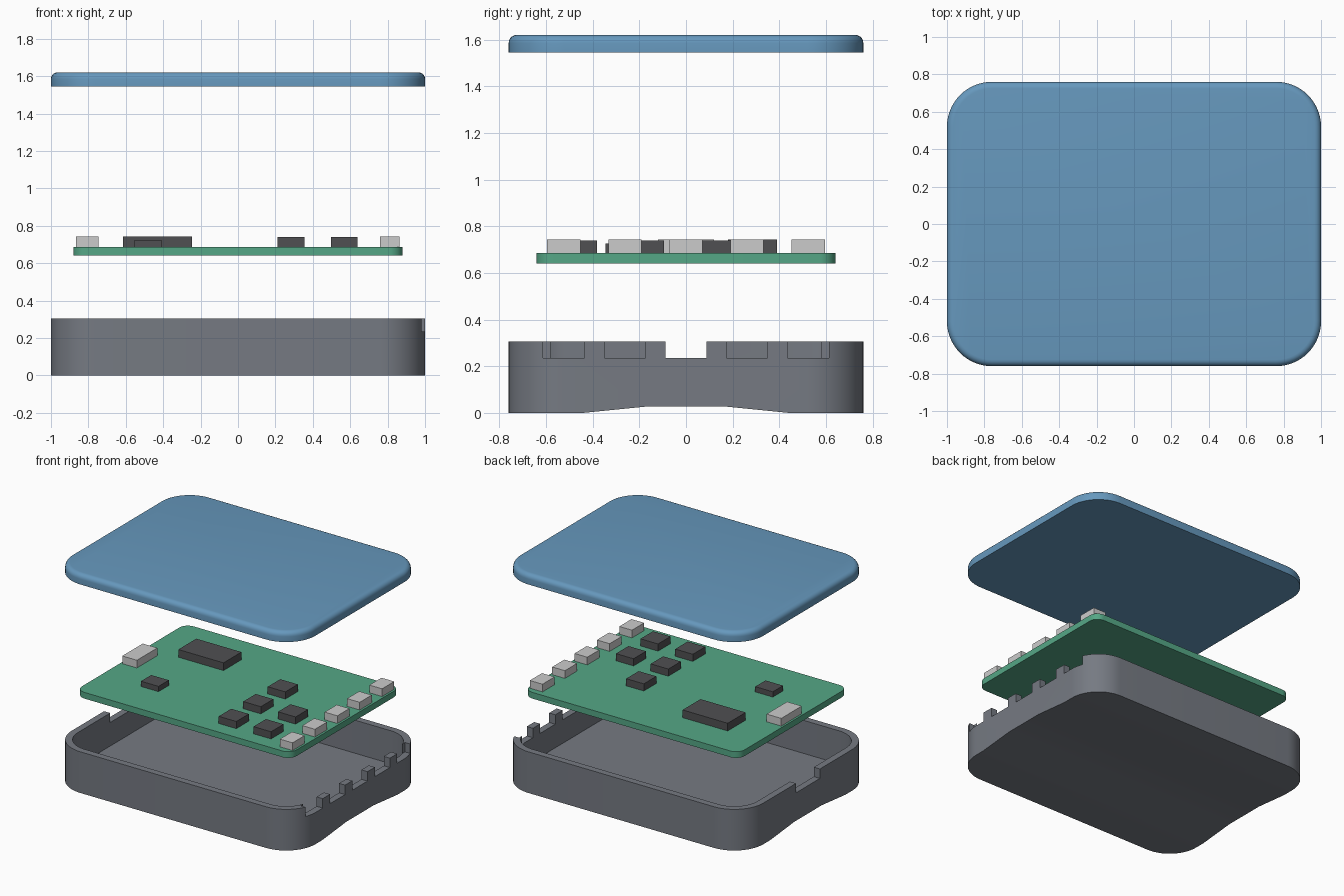
import bpy, bmesh, math

if "Cube" in bpy.data.objects:
    bpy.data.objects.remove(bpy.data.objects["Cube"])


def material(name, r, g, b):
    m = bpy.data.materials.new(name)
    m.diffuse_color = (r, g, b, 1)
    m.use_nodes = True
    m.node_tree.nodes["Principled BSDF"].inputs["Base Color"].default_value = m.diffuse_color
    return m


BLUE = material("lid_blue", 0.133, 0.315, 0.51)
GREEN = material("board_green", 0.091, 0.386, 0.238)
DARK = material("chip_dark", 0.08, 0.08, 0.085)
SILVER = material("connector_silver", 0.70, 0.70, 0.70)
GREY = material("case_grey", 0.18, 0.195, 0.225)


def prism(name, pts, direction, mat=None, round_top=0):
    """Extrude a closed outline along a direction, optionally rounding the top rim."""
    bm = bmesh.new()
    face = bm.faces.new([bm.verts.new(p) for p in pts])
    ext = bmesh.ops.extrude_face_region(bm, geom=[face])["geom"]
    top = [v for v in ext if isinstance(v, bmesh.types.BMVert)]
    bmesh.ops.translate(bm, verts=top, vec=direction)
    bmesh.ops.recalc_face_normals(bm, faces=bm.faces)
    if round_top:
        rim = [e for e in ext if isinstance(e, bmesh.types.BMEdge)]
        bmesh.ops.bevel(bm, geom=rim, offset=round_top, segments=5,
                        profile=0.5, affect='EDGES')
    mesh = bpy.data.meshes.new(name)
    bm.to_mesh(mesh)
    bm.free()
    obj = bpy.data.objects.new(name, mesh)
    bpy.context.collection.objects.link(obj)
    if mat:
        mesh.materials.append(mat)
    return obj


def rounded_rect(hx, hy, r, z, n=14):
    pts = []
    for q, (sx, sy) in enumerate([(1, 1), (-1, 1), (-1, -1), (1, -1)]):
        for i in range(n + 1):
            a = (q + i / n) * math.pi / 2
            pts.append((sx * (hx - r) + r * math.cos(a),
                        sy * (hy - r) + r * math.sin(a), z))
    return pts


def slab(name, hx, hy, r, z0, z1, mat=None, round_top=0):
    return prism(name, rounded_rect(hx, hy, r, z0), (0, 0, z1 - z0), mat, round_top)


def box(name, x0, x1, y0, y1, z0, z1, mat=None):
    pts = [(x0, y0, z0), (x1, y0, z0), (x1, y1, z0), (x0, y1, z0)]
    return prism(name, pts, (0, 0, z1 - z0), mat)


def select_only(obj):
    bpy.ops.object.select_all(action='DESELECT')
    obj.select_set(True)
    bpy.context.view_layer.objects.active = obj


def smooth(obj):
    select_only(obj)
    bpy.ops.object.shade_smooth_by_angle(angle=math.radians(30))


def cut(obj, cutter):
    select_only(obj)
    mod = obj.modifiers.new("cut", 'BOOLEAN')
    mod.operation = 'DIFFERENCE'
    mod.solver = 'EXACT'
    mod.object = cutter
    bpy.ops.object.modifier_apply(modifier=mod.name)
    bpy.data.objects.remove(cutter)


PORTS = [-0.524, -0.262, 0, 0.262, 0.524]

# Case: hollow tray with port notches and a shallow arch under the base
case = slab("case", 1.0, 0.76, 0.24, 0, 0.305, GREY)
cut(case, slab("cavity", 0.95, 0.71, 0.19, 0.06, 0.5))
arch = [(-0.44, 0), (-0.16, 0.028), (0.16, 0.028), (0.44, 0), (0.44, -0.1), (-0.44, -0.1)]
cut(case, prism("arch", [(-1.2, y, z) for y, z in arch], (2.4, 0, 0)))
for y in PORTS:
    cut(case, box("notch", 0.94, 1.2, y - 0.088, y + 0.088, 0.235, 0.5))
cut(case, box("notch", -1.2, -0.94, -0.14, 0.14, 0.235, 0.5))
smooth(case)

# Circuit board
smooth(slab("circuit_board", 0.88, 0.64, 0.07, 0.64, 0.686, GREEN))

# Connectors: five small ports on the right, one wide port on the left
for y in PORTS:
    box("small_port", 0.76, 0.864, y - 0.071, y + 0.071, 0.686, 0.743, SILVER)
box("wide_port", -0.865, -0.745, -0.12, 0.12, 0.686, 0.743, SILVER)

# Chips
box("main_chip", -0.615, -0.245, 0.18, 0.39, 0.686, 0.743, DARK)
box("small_chip", -0.554, -0.41, -0.345, -0.225, 0.686, 0.725, DARK)
for x, y in [(0.283, 0.12), (0.283, -0.167), (0.283, -0.454), (0.568, -0.167), (0.568, -0.454)]:
    box("driver_chip", x - 0.072, x + 0.072, y - 0.073, y + 0.073, 0.686, 0.739, DARK)

# Lid with a rounded top rim
smooth(slab("lid", 1.0, 0.76, 0.24, 1.545, 1.62, BLUE, round_top=0.035))
